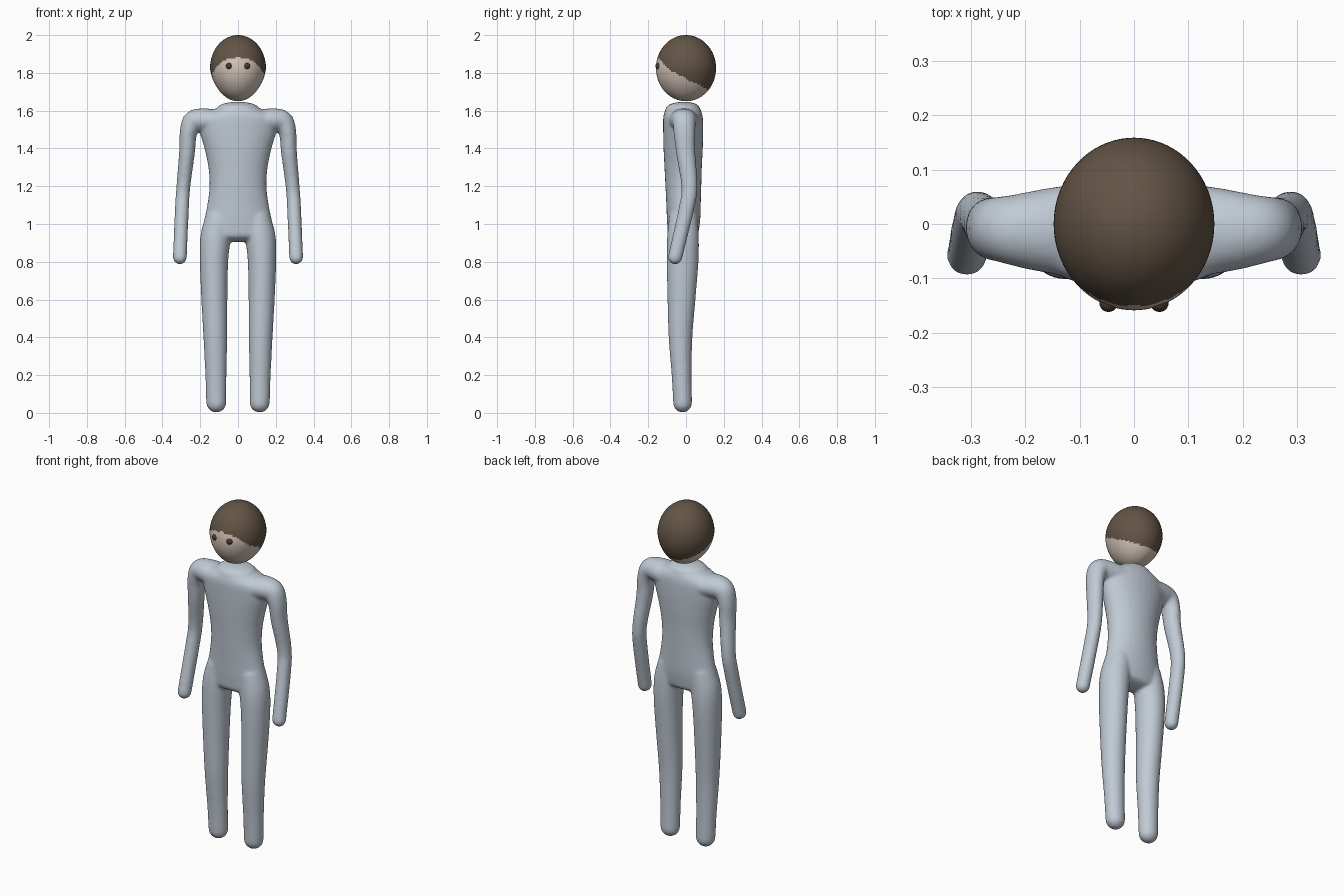
import bpy, bmesh, math
from mathutils import Vector

cube = bpy.data.objects.get("Cube")
if cube:
    bpy.data.objects.remove(cube, do_unlink=True)


def material(name, rgb):
    m = bpy.data.materials.new(name)
    m.use_nodes = True
    m.diffuse_color = (*rgb, 1)
    m.node_tree.nodes["Principled BSDF"].inputs["Base Color"].default_value = (*rgb, 1)
    return m


SUIT = material("pale blue grey", (0.53, 0.59, 0.66))
SKIN = material("pale skin", (0.66, 0.55, 0.48))
HAIR = material("brown hair", (0.125, 0.088, 0.06))
EYE = material("dark brown", (0.07, 0.042, 0.032))


def make_object(name, bm, mats):
    bmesh.ops.recalc_face_normals(bm, faces=bm.faces)
    for f in bm.faces:
        f.smooth = True
    me = bpy.data.meshes.new(name)
    bm.to_mesh(me)
    bm.free()
    for m in mats:
        me.materials.append(m)
    ob = bpy.data.objects.new(name, me)
    bpy.context.collection.objects.link(ob)
    return ob


def spline(points, steps=6):
    """Catmull-Rom interpolation of (x, y, z, width, depth) stations."""
    pts = [Vector(p) for p in points]
    pts = [pts[0] * 2 - pts[1]] + pts + [pts[-1] * 2 - pts[-2]]
    out = []
    for a, b, c, d in zip(pts, pts[1:], pts[2:], pts[3:]):
        for i in range(steps):
            t = i / steps
            out.append(b + (c - a) * (t / 2) + (a * 2 - b * 5 + c * 4 - d) * (t * t / 2)
                       + (b * 3 - a - c * 3 + d) * (t ** 3 / 2))
    return out + [pts[-2]]


def limb(bm, points, cap_start, cap_end, side=1, sides=32):
    """Closed elliptical tube with rounded ends; side=-1 mirrors it in x."""
    st = spline(points)
    pos = [Vector(s[:3]) for s in st]
    tan = [(pos[min(i + 1, len(pos) - 1)] - pos[max(i - 1, 0)]).normalized()
           for i in range(len(pos))]
    rings = [(p, t, s[3], s[4]) for p, t, s in zip(pos, tan, st)]
    angles = [math.radians(a) for a in (20, 40, 60, 75, 85)]

    def cap(ring, height):
        p, t, w, d = ring
        return [(p + t * height * math.sin(a), t, w * math.cos(a), d * math.cos(a))
                for a in angles]

    rings = cap(rings[0], -cap_start)[::-1] + rings + cap(rings[-1], cap_end)
    loops = []
    for p, t, w, d in rings:
        u = t.cross(Vector((0, 1, 0))).normalized()
        v = u.cross(t)
        loop = []
        for k in range(sides):
            a = math.tau * k / sides
            q = p + u * w * math.cos(a) + v * d * math.sin(a)
            loop.append(bm.verts.new((q.x * side, q.y, q.z)))
        loops.append(loop)
    faces = [bm.faces.new(loops[0]), bm.faces.new(loops[-1])]
    for a, b in zip(loops, loops[1:]):
        for k in range(sides):
            n = (k + 1) % sides
            faces.append(bm.faces.new((a[k], a[n], b[n], b[k])))
    bmesh.ops.recalc_face_normals(bm, faces=faces)


# Body: torso, arms and legs fused into one soft skin
TORSO = [(0, -.016, .945, .193, .08), (0, -.013, 1.02, .18, .088),
         (0, -.013, 1.1, .163, .091), (0, -.014, 1.2, .151, .095),
         (0, -.015, 1.3, .157, .099), (0, -.015, 1.4, .178, .104),
         (0, -.015, 1.5, .205, .106), (0, -.016, 1.57, .2, .104),
         (0, -.017, 1.615, .11, .09)]
ARM = [(.12, -.012, 1.545, .062, .085), (.19, -.012, 1.55, .062, .073),
       (.238, -.01, 1.54, .058, .062), (.263, -.008, 1.48, .046, .057),
       (.27, -.002, 1.38, .042, .051), (.289, .018, 1.2, .037, .043),
       (.297, .002, 1.08, .037, .041), (.308, -.058, .822, .037, .038)]
LEG = [(.1, -.014, 1.04, .07, .075), (.119, -.016, .93, .08, .084),
       (.127, -.018, .8, .075, .084), (.125, -.024, .6, .069, .074),
       (.12, -.029, .4, .063, .063), (.117, -.023, .2, .056, .053),
       (.115, -.018, .052, .053, .05)]
bm = bmesh.new()
limb(bm, TORSO, .04, .032)
for s in (1, -1):
    limb(bm, ARM, .02, .036, s)
    limb(bm, LEG, .03, .05, s)
body = make_object("body", bm, [SUIT])
remesh = body.modifiers.new("fuse", 'REMESH')
remesh.mode = 'VOXEL'
remesh.voxel_size = 0.008
remesh.use_smooth_shade = True
soft = body.modifiers.new("soften", 'SMOOTH')
soft.factor = 0.5
soft.iterations = 10

# Head: egg with a hairline that drops towards the back
bm = bmesh.new()
bmesh.ops.create_uvsphere(bm, u_segments=72, v_segments=54, radius=1)
for v in bm.verts:
    taper = 1 - 0.12 * max(0, -v.co.z)
    v.co = (v.co.x * .148 * taper, v.co.y * .159, 1.825 + v.co.z * .175)
for f in bm.faces:
    c = f.calc_center_median()
    hairline = 1.77 - 0.5 * c.y + 0.5 * max(0, -c.y - 0.08)
    f.material_index = 1 if c.z > hairline else 0
make_object("head", bm, [SKIN, HAIR])

# Eyes
for s, name in ((1, "left_eye"), (-1, "right_eye")):
    bm = bmesh.new()
    bmesh.ops.create_uvsphere(bm, u_segments=20, v_segments=14, radius=.017)
    bmesh.ops.translate(bm, verts=bm.verts, vec=(s * .047, -.145, 1.836))
    make_object(name, bm, [EYE])
